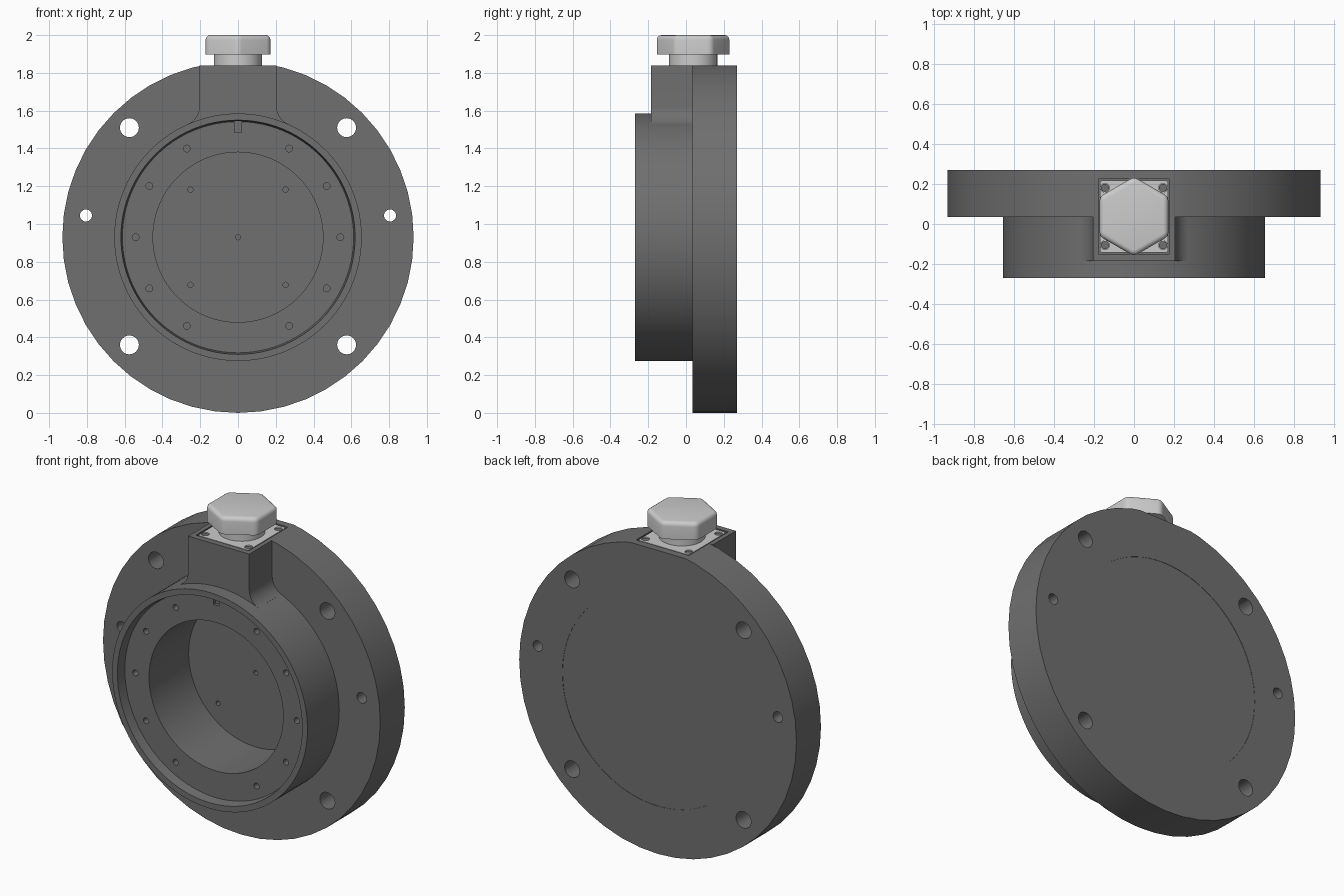
import bpy, bmesh
from math import sin, cos, pi, radians, sqrt, atan2
from mathutils import Matrix, Vector

if "Cube" in bpy.data.objects:
    bpy.data.objects.remove(bpy.data.objects["Cube"])

CZ = 0.93          # height of the main axis
PY = 0.0375        # y centre of the top cable fitting


def material(name, v):
    m = bpy.data.materials.new(name)
    m.diffuse_color = (v, v, v, 1)
    m.use_nodes = True
    m.node_tree.nodes["Principled BSDF"].inputs["Base Color"].default_value = m.diffuse_color
    return m


DARK = material("dark_grey", 0.16)
LIGHT = material("light_grey", 0.65)


def finish(name, bm, mat=None, angle=30):
    bmesh.ops.recalc_face_normals(bm, faces=bm.faces)
    me = bpy.data.meshes.new(name)
    bm.to_mesh(me)
    bm.free()
    ob = bpy.data.objects.new(name, me)
    bpy.context.collection.objects.link(ob)
    if mat:
        me.materials.append(mat)
        smooth(ob, angle)
    return ob


def activate(ob):
    bpy.ops.object.select_all(action='DESELECT')
    ob.select_set(True)
    bpy.context.view_layer.objects.active = ob


def smooth(ob, angle=30):
    activate(ob)
    bpy.ops.object.shade_smooth_by_angle(angle=radians(angle))


def cyl(bm, x, y0, y1, z, r, seg=24):
    """Cylinder along y."""
    mat = Matrix.Translation((x, (y0 + y1) / 2, z)) @ Matrix.Rotation(pi / 2, 4, 'X')
    bmesh.ops.create_cone(bm, cap_ends=True, segments=seg, radius1=r, radius2=r,
                          depth=y1 - y0, matrix=mat)


def vcyl(bm, x, y, z0, z1, r, seg=24):
    """Cylinder along z."""
    bmesh.ops.create_cone(bm, cap_ends=True, segments=seg, radius1=r, radius2=r,
                          depth=z1 - z0, matrix=Matrix.Translation((x, y, (z0 + z1) / 2)))


def box(bm, lo, hi):
    lo, hi = Vector(lo), Vector(hi)
    bmesh.ops.create_cube(bm, size=1, matrix=Matrix.Translation((lo + hi) / 2)
                          @ Matrix.Diagonal((*(hi - lo), 1)))


def cut(ob, bm):
    """Subtract the solids in bm from ob."""
    tool = finish("cutter", bm)
    tool.hide_render = True
    mod = ob.modifiers.new("cut", 'BOOLEAN')
    mod.operation, mod.solver, mod.object = 'DIFFERENCE', 'EXACT', tool
    activate(ob)
    bpy.ops.object.modifier_apply(modifier=mod.name)
    bpy.data.objects.remove(tool)
    smooth(ob)


def pocket():
    """Shallow seat for the cover plate."""
    bm = bmesh.new()
    box(bm, (-0.177, -0.15, 1.82), (0.177, 0.225, 1.95))
    return bm


# Mounting flange with flat top and through holes
bm = bmesh.new()
cyl(bm, 0, 0.035, 0.27, CZ, 0.93, 48)
flange = finish("flange", bm, DARK)
bm = bmesh.new()
cyl(bm, 0, -0.1, 0.4, CZ, 0.64, 96)
for s in (-1, 1):
    for z in (1.51, 0.36):
        cyl(bm, s * 0.575, -0.1, 0.4, z, 0.05, 32)
    cyl(bm, s * 0.805, -0.1, 0.4, 1.045, 0.032)
cut(flange, bm)
bm = bmesh.new()
box(bm, (-1, -0.5, 1.84), (1, 0.5, 2.2))
cut(flange, bm)
cut(flange, pocket())

# Round housing: lathe profile (radius, y)
profile = [(0, 0.268), (0.655, 0.268), (0.655, -0.27), (0.62, -0.27),
           (0.612, -0.21), (0.45, -0.21), (0.45, 0.17), (0, 0.17)]
bm = bmesh.new()
vs = [bm.verts.new((r, y, CZ)) for r, y in profile]
es = [bm.edges.new(p) for p in zip(vs, vs[1:])]
bmesh.ops.spin(bm, geom=vs + es, cent=(0, 0, CZ), axis=(0, 1, 0),
               angle=2 * pi, steps=96, use_duplicate=False)
bmesh.ops.remove_doubles(bm, verts=bm.verts, dist=1e-4)
housing = finish("housing", bm, DARK)

# Screw holes in the ring and floor, plus the key slot at the top
bm = bmesh.new()
for i in range(12):
    if i not in (3, 9):
        a = i * pi / 6
        cyl(bm, 0.542 * cos(a), -0.3, -0.13, CZ + 0.542 * sin(a), 0.018, 16)
for x, z in [(0, 0)] + [(sx * 0.252, sz * 0.252) for sx in (-1, 1) for sz in (-1, 1)]:
    cyl(bm, x, 0.1, 0.22, CZ + z, 0.014, 16)
box(bm, (-0.018, -0.24, 1.485), (0.018, -0.19, 1.56))
cut(housing, bm)

# Neck block blending into the housing with fillets
R, W, F = 0.655, 0.205, 0.1
h = sqrt((R + F) ** 2 - (W + F) ** 2)
end = atan2(h, W + F)
half = [(W, 1.84)]
for i in range(9):
    a = pi + end * i / 8
    half.append((W + F + F * cos(a), CZ + h + F * sin(a)))
half.append((0.25, CZ + 0.56))
outline = half + [(-x, z) for x, z in reversed(half)]
bm = bmesh.new()
face = bm.faces.new([bm.verts.new((x, -0.185, z)) for x, z in outline])
ext = bmesh.ops.extrude_face_region(bm, geom=[face])
bmesh.ops.translate(bm, vec=(0, 0.22, 0),
                    verts=[v for v in ext['geom'] if isinstance(v, bmesh.types.BMVert)])
neck = finish("neck", bm, DARK)
cut(neck, pocket())

# Cover plate with four corner screws
corners = [(sx * 0.145, PY + sy * 0.143) for sx in (-1, 1) for sy in (-1, 1)]
bm = bmesh.new()
box(bm, (-0.17, PY - 0.18, 1.815), (0.17, PY + 0.18, 1.838))
bmesh.ops.bevel(bm, geom=[e for e in bm.edges
                          if abs(e.verts[0].co.z - e.verts[1].co.z) > 0.01],
                offset=0.015, segments=4, profile=0.5, affect='EDGES')
plate = finish("cover_plate", bm, LIGHT)
bm = bmesh.new()
for x, y in corners:
    vcyl(bm, x, y, 1.82, 1.86, 0.022)
cut(plate, bm)
bm = bmesh.new()
for x, y in corners:
    vcyl(bm, x, y, 1.81, 1.832, 0.02)
finish("plate_screws", bm, DARK)

# Cable fitting collar
bm = bmesh.new()
vcyl(bm, 0, PY, 1.83, 1.91, 0.128, 48)
finish("fitting_collar", bm, LIGHT)

# Hexagonal cap with rounded corners and rounded top rim
bm = bmesh.new()
ring = []
for i in range(6):
    c = pi / 2 + i * pi / 3
    for k in range(5):
        a = c + (k - 2) * pi / 12
        ring.append((0.152 * cos(c) + 0.04 * cos(a), PY + 0.152 * sin(c) + 0.04 * sin(a)))
face = bm.faces.new([bm.verts.new((x, y, 1.897)) for x, y in ring])
ext = bmesh.ops.extrude_face_region(bm, geom=[face])
bmesh.ops.translate(bm, vec=(0, 0, 0.103),
                    verts=[v for v in ext['geom'] if isinstance(v, bmesh.types.BMVert)])
bmesh.ops.bevel(bm, geom=[e for e in bm.edges if all(v.co.z > 1.99 for v in e.verts)],
                offset=0.025, segments=4, profile=0.5, affect='EDGES')
finish("fitting_cap", bm, LIGHT, 35)
